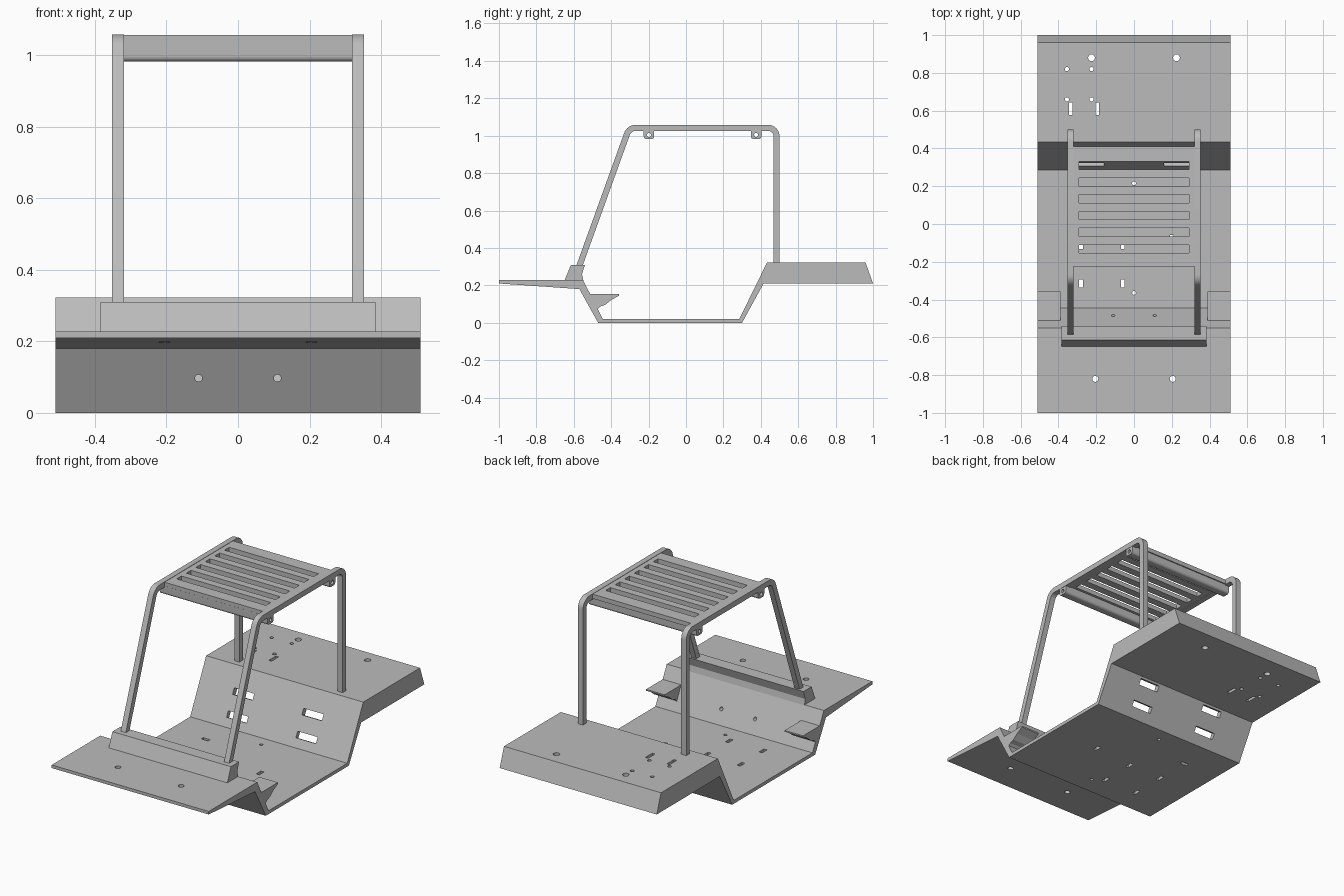
import bpy, bmesh, math
from mathutils import Vector, Matrix

old = bpy.data.objects.get("Cube")
if old:
    bpy.data.objects.remove(old, do_unlink=True)

GREY = (0.5, 0.5, 0.5, 1)
mat = bpy.data.materials.new("light_grey")
mat.use_nodes = True
mat.diffuse_color = GREY
mat.node_tree.nodes["Principled BSDF"].inputs["Base Color"].default_value = GREY


def finish(name, bm):
    bmesh.ops.recalc_face_normals(bm, faces=bm.faces[:])
    mesh = bpy.data.meshes.new(name)
    bm.to_mesh(mesh)
    bm.free()
    mesh.materials.append(mat)
    ob = bpy.data.objects.new(name, mesh)
    bpy.context.collection.objects.link(ob)
    return ob


def prism(name, profile, x0, x1):
    """Side profile of (y, z) points extruded across x."""
    bm = bmesh.new()
    face = bm.faces.new([bm.verts.new((x0, y, z)) for y, z in profile])
    geo = bmesh.ops.extrude_face_region(bm, geom=[face])["geom"]
    bmesh.ops.translate(bm, vec=(x1 - x0, 0, 0),
                        verts=[v for v in geo if isinstance(v, bmesh.types.BMVert)])
    return finish(name, bm)


def add_box(bm, centre, size, tilt=0):
    m = (Matrix.Translation(centre) @ Matrix.Rotation(tilt, 4, 'X')
         @ Matrix.Diagonal((*size, 1)))
    bmesh.ops.create_cube(bm, size=1, matrix=m)


def add_pin(bm, centre, r, depth, turn=0, axis='X'):
    m = Matrix.Translation(centre) @ Matrix.Rotation(turn, 4, axis)
    bmesh.ops.create_cone(bm, cap_ends=True, segments=20, radius1=r, radius2=r,
                          depth=depth, matrix=m)


def activate(ob):
    bpy.ops.object.select_all(action='DESELECT')
    ob.select_set(True)
    bpy.context.view_layer.objects.active = ob


def boolean(ob, bm, operation='DIFFERENCE'):
    cutter = finish("cutter", bm) if isinstance(bm, bmesh.types.BMesh) else bm
    cutter.hide_render = True
    mod = ob.modifiers.new("cut", 'BOOLEAN')
    mod.object, mod.operation, mod.solver = cutter, operation, 'EXACT'
    activate(ob)
    bpy.ops.object.modifier_apply(modifier=mod.name)
    bpy.data.objects.remove(cutter, do_unlink=True)


def rounded(a, corner, b, r, steps=8):
    """Arc of radius r in the corner between the lines to a and b."""
    a, c, b = Vector(a), Vector(corner), Vector(b)
    u, v = (a - c).normalized(), (b - c).normalized()
    half = u.angle(v) / 2
    mid = c + (u + v).normalized() * r / math.sin(half)
    p, q = c + u * r / math.tan(half) - mid, c + v * r / math.tan(half) - mid
    return [mid + p.lerp(q, i / steps).normalized() * r for i in range(steps + 1)]


# Stepped chassis pan: front shelf, sunken floor, raised rear deck
W = 0.51
pan = prism("chassis_pan", [
    (-1, 0.21), (-0.57, 0.18), (-0.47, 0), (0.30, 0), (0.415, 0.21), (1, 0.21),
    (0.96, 0.322), (0.433, 0.322), (0.285, 0.02), (-0.445, 0.02),
    (-0.55, 0.228), (-1, 0.228)], -W, W)

# Mounting holes
cut = bmesh.new()
for x, y, r in [(-0.225, 0.88, 0.018), (0.225, 0.88, 0.018),
                (-0.205, -0.82, 0.016), (0.205, -0.82, 0.016),
                (0, 0.215, 0.01), (0, -0.365, 0.01)]:
    add_pin(cut, (x, y, 0.15), r, 0.6)
for x in (-0.355, -0.225):
    for y in (0.66, 0.82):
        add_pin(cut, (x, y, 0.27), 0.011, 0.3)
for x in (-0.335, -0.195):
    add_box(cut, (x, 0.61, 0.27), (0.018, 0.065, 0.3))
for x in (-0.28, -0.06):
    for y in (-0.315, -0.11):
        add_box(cut, (x, y, 0.01), (0.02, 0.045, 0.1))
add_box(cut, (-0.28, 0.1, 0.01), (0.045, 0.02, 0.1))
add_box(cut, (0.2, -0.08, 0.01), (0.02, 0.045, 0.1))
# Slots in the rear slope and bolt holes in the front slope
for x in (-0.225, 0.225):
    for y, z in [(0.323, 0.08), (0.385, 0.19)]:
        add_box(cut, (x, y, z), (0.13, 0.16, 0.036), -math.atan2(0.148, 0.302))
for x in (-0.11, 0.11):
    add_pin(cut, (x, -0.505, 0.097), 0.01, 0.2, math.pi / 2)
boolean(pan, cut)

# Foot rests on both ends of the front slope
for side, name in ((1, "left_foot_rest"), (-1, "right_foot_rest")):
    under = [(-0.465 - 0.006 * math.sin(t) + 0.045 * (1 - math.sin(t)) * (t > 1.57),
              0.05 + 0.05 * t / math.pi) for t in (0, 0.8, 1.57, 2.3, 2.9)]
    rest = prism(name, [(-0.475, 0.05)] + under + [
        (-0.40, 0.122), (-0.358, 0.145), (-0.358, 0.153), (-0.52, 0.153)],
        side * 0.39, side * W)

# Sill that carries the front posts
prism("front_sill", [(-0.65, 0.225), (-0.615, 0.31), (-0.54, 0.31),
                     (-0.556, 0.26), (-0.548, 0.222)], -0.385, 0.385)

# Side hoops: square bar with rounded upper bends
T = 0.032
foot, top_f, top_r, base = (-0.592, 0.29), (-0.315, 1.058), (0.50, 1.058), (0.50, 0.31)
lean = Vector((top_f[0] - foot[0], top_f[1] - foot[1])).normalized()
shift = T / lean.y
in_foot = (foot[0] + shift, foot[1])
drop = Vector(top_f) - lean * T / lean.y
in_f = (drop.x + shift, top_f[1] - T)
in_r, in_base = (top_r[0] - T, top_r[1] - T), (base[0] - T, base[1])
outer = rounded(foot, top_f, top_r, 0.065) + rounded(top_f, top_r, base, 0.06)
inner = rounded(in_foot, in_f, in_r, 0.035) + rounded(in_f, in_r, in_base, 0.03)
hoop_profile = [foot] + outer + [base, in_base] + inner[::-1] + [in_foot]
for side, name in ((1, "left_hoop"), (-1, "right_hoop")):
    hoop = prism(name, hoop_profile, side * 0.319, side * 0.352)
    activate(hoop)
    bpy.ops.object.shade_smooth_by_angle(angle=math.radians(30))

# Slatted roof panel
bm = bmesh.new()
add_box(bm, (0, 0.092, 1.043), (0.64, 0.635, 0.026))
roof = finish("roof_panel", bm)
cut = bmesh.new()
for i in range(6):
    add_box(cut, (0, 0.31 - i * 0.0885, 1.04), (0.58, 0.044, 0.2))
boolean(roof, cut)

# Drilled cross rails under the front and rear roof edges
for y, name in ((-0.198, "front_roof_rail"), (0.375, "rear_roof_rail")):
    lo, hi, h = y - 0.028, y + 0.028, 0.982
    rail = prism(name, [(lo, 1.034), *rounded((lo, 1.03), (lo, h), (hi, h), 0.015),
                        *rounded((lo, h), (hi, h), (hi, 1.03), 0.015), (hi, 1.034)],
                 -0.35, 0.35)
    cut = bmesh.new()
    add_pin(cut, (0, y, 1.004), 0.011, 1, math.pi / 2, 'Y')
    boolean(rail, cut)
    activate(rail)
    bpy.ops.object.shade_smooth_by_angle(angle=math.radians(30))
